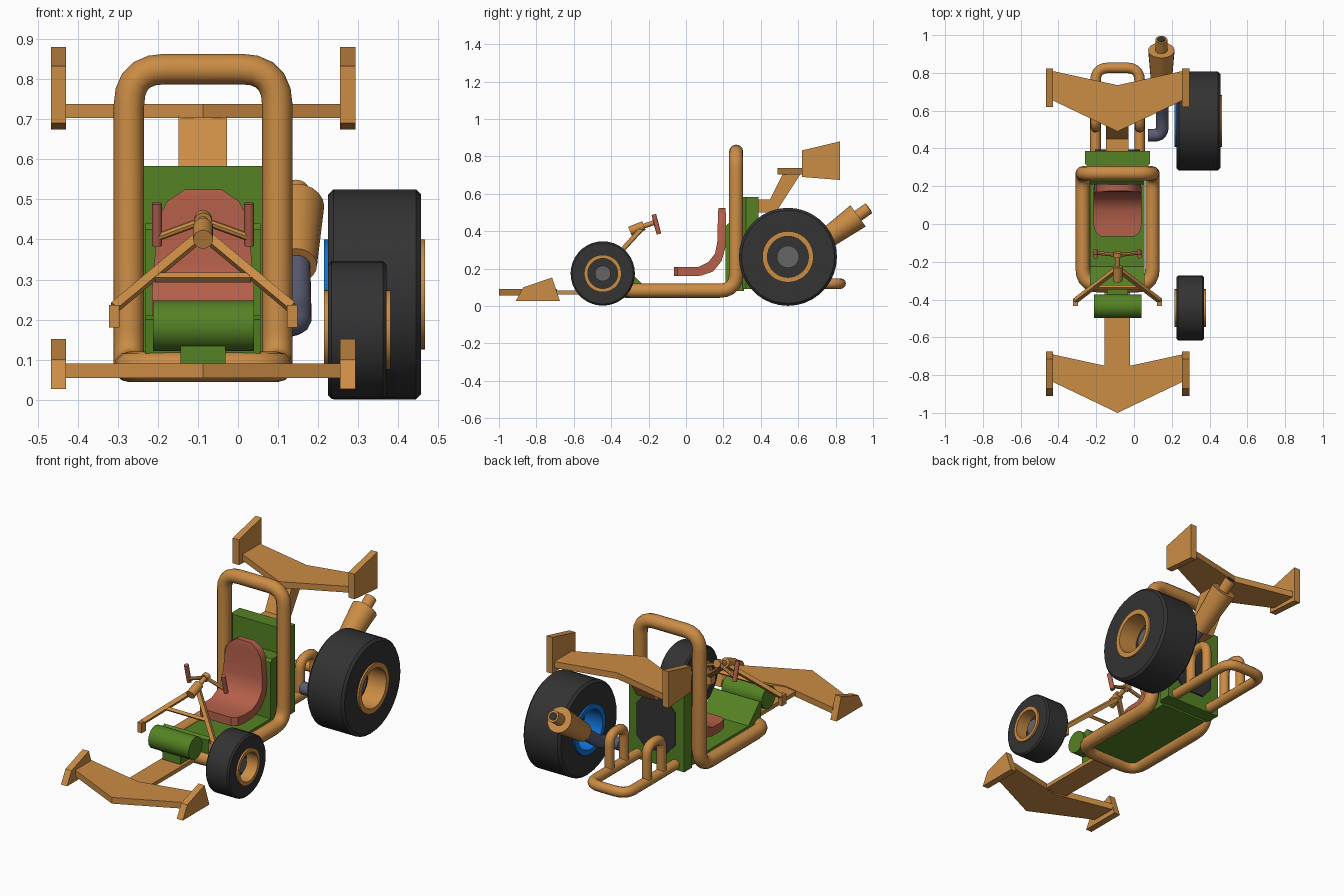
import bpy, bmesh, math
from mathutils import Vector

if "Cube" in bpy.data.objects:
    bpy.data.objects.remove(bpy.data.objects["Cube"])

CX = -0.087  # centre plane of the kart body


def material(name, rgb):
    m = bpy.data.materials.new(name)
    m.diffuse_color = (*rgb, 1)
    m.use_nodes = True
    m.node_tree.nodes["Principled BSDF"].inputs["Base Color"].default_value = m.diffuse_color
    return m


ORANGE = material("orange", (0.60, 0.265, 0.06))
GREEN = material("green", (0.09, 0.225, 0.017))
RED = material("red", (0.46, 0.115, 0.068))
BLACK = material("tyre black", (0.033, 0.033, 0.033))
SLATE = material("slate", (0.105, 0.11, 0.17))
BLUE = material("blue", (0.005, 0.17, 0.68))
GREY = material("grey", (0.13, 0.13, 0.13))


def finish(name, me, mat, smooth=True):
    me.materials.clear()
    me.materials.append(mat)
    if smooth:
        me.shade_smooth()
        me.set_sharp_from_angle(angle=math.radians(35))
    ob = bpy.data.objects.new(name, me)
    bpy.context.collection.objects.link(ob)
    return ob


def from_bm(name, bm, mat, smooth=True):
    bmesh.ops.recalc_face_normals(bm, faces=bm.faces)
    me = bpy.data.meshes.new(name)
    bm.to_mesh(me)
    bm.free()
    return finish(name, me, mat, smooth)


def prism(name, pts, axis, a, b, mat):
    """Extrude a 2D outline along x (outline y,z), y (x,z) or z (x,y)."""
    put = {"x": lambda p, t: (t, *p), "y": lambda p, t: (p[0], t, p[1]),
           "z": lambda p, t: (*p, t)}[axis]
    bm = bmesh.new()
    lo = [bm.verts.new(put(p, a)) for p in pts]
    hi = [bm.verts.new(put(p, b)) for p in pts]
    bm.faces.new(lo)
    bm.faces.new(hi)
    n = len(pts)
    for i in range(n):
        j = (i + 1) % n
        bm.faces.new((lo[i], lo[j], hi[j], hi[i]))
    return from_bm(name, bm, mat, False)


def box(name, x, y, z, mat):
    return prism(name, [(x[0], y[0]), (x[1], y[0]), (x[1], y[1]), (x[0], y[1])],
                 "z", z[0], z[1], mat)


def rod(name, p, q, r1, mat, r2=None, sides=16):
    p, q = Vector(p), Vector(q)
    bm = bmesh.new()
    bmesh.ops.create_cone(bm, cap_ends=True, segments=sides, radius1=r1,
                          radius2=r1 if r2 is None else r2, depth=(q - p).length)
    rot = (q - p).to_track_quat("Z", "Y")
    for v in bm.verts:
        v.co = rot @ v.co + (p + q) / 2
    return from_bm(name, bm, mat)


def tube(name, pts, r, bend, mat, closed=False):
    """Round tube along a path whose corners are rounded."""
    pts = [Vector(p) for p in pts]
    path, n = [], len(pts)
    for i, p in enumerate(pts):
        if not closed and i in (0, n - 1):
            path.append(p)
            continue
        a = p + (pts[i - 1] - p).normalized() * bend
        b = p + (pts[(i + 1) % n] - p).normalized() * bend
        for k in range(6):
            t = k / 5
            path.append(a * (1 - t) ** 2 + p * 2 * t * (1 - t) + b * t * t)
    cu = bpy.data.curves.new(name, "CURVE")
    cu.dimensions = "3D"
    cu.bevel_depth = r
    cu.bevel_resolution = 4
    cu.use_fill_caps = not closed
    sp = cu.splines.new("POLY")
    sp.points.add(len(path) - 1)
    for s, p in zip(sp.points, path):
        s.co = (*p, 1)
    sp.use_cyclic_u = closed
    tmp = bpy.data.objects.new("tmp", cu)
    me = bpy.data.meshes.new_from_object(tmp)
    bpy.data.objects.remove(tmp)
    return finish(name, me, mat)


def ring(name, prof, y, z, mat, seg=36):
    """Lathe a closed (x, radius) profile around a wheel axle."""
    bm = bmesh.new()
    rows = [[bm.verts.new((x, y + r * math.cos(i * math.tau / seg),
                           z + r * math.sin(i * math.tau / seg))) for x, r in prof]
            for i in range(seg)]
    n = len(prof)
    for i in range(seg):
        a, b = rows[i], rows[(i + 1) % seg]
        for j in range(n):
            k = (j + 1) % n
            bm.faces.new((a[j], a[k], b[k], b[j]))
    return from_bm(name, bm, mat)


# wings with end plates
def wing(name, outline, z, plate):
    left = [(CX - dx, y) for dx, y in outline]
    right = [(CX + dx, y) for dx, y in reversed(outline[1:-1])]
    prism(name, left + right, "z", z[0], z[1], ORANGE)
    for side, s in (("left", -1), ("right", 1)):
        prism(f"{name}_{side}_end_plate", plate, "x", CX + s * 0.342, CX + s * 0.38, ORANGE)


wing("front_wing", [(0, -1.0), (0.345, -0.835), (0.345, -0.69), (0, -0.765)], (0.055, 0.09),
     [(-0.91, 0.027), (-0.674, 0.027), (-0.716, 0.152), (-0.87, 0.10)])
wing("rear_wing", [(0, 0.49), (0.345, 0.655), (0.345, 0.81), (0, 0.735)], (0.703, 0.738),
     [(0.62, 0.69), (0.823, 0.674), (0.823, 0.88), (0.62, 0.832)])
box("front_wing_stem", (-0.157, -0.02), (-0.80, -0.33), (0.062, 0.084), ORANGE)
prism("rear_wing_strut", [(0.37, 0.57), (0.45, 0.57), (0.52, 0.71), (0.615, 0.71),
                          (0.48, 0.50), (0.37, 0.50)], "x", -0.148, -0.028, ORANGE)

# main frame and roll hoop as one closed tube
W = 0.185
tube("main_frame", [(CX - W, 0.268, 0.082), (CX - W, 0.268, 0.825), (CX + W, 0.268, 0.825),
                    (CX + W, 0.268, 0.082), (CX + W, -0.325, 0.082), (CX - W, -0.325, 0.082)],
     0.038, 0.09, ORANGE, True)

# rear bumper loop and its arches
B = 0.117
tube("rear_bumper", [(CX - B, 0.34, 0.12), (CX - B, 0.827, 0.12), (CX + B, 0.827, 0.12),
                     (CX + B, 0.34, 0.12)], 0.028, 0.07, ORANGE)
for side, s in (("left", -1), ("right", 1)):
    x = CX + s * B
    tube(f"{side}_bumper_arch", [(x, 0.51, 0.12), (x, 0.51, 0.32), (x, 0.64, 0.32),
                                 (x, 0.64, 0.12)], 0.026, 0.055, ORANGE)

# body floor with sloped footrest and raised seat support
prism("body_floor", [(0.31, 0.08), (-0.33, 0.08), (-0.345, 0.20), (-0.325, 0.21),
                     (-0.225, 0.11), (0.21, 0.11), (0.21, 0.425), (0.225, 0.44), (0.31, 0.44)],
      "x", -0.232, 0.056, GREEN)
prism("back_panel", [(-0.245, 0.303), (0.07, 0.303), (0.085, 0.32), (0.085, 0.387),
                     (-0.26, 0.387), (-0.26, 0.32)], "z", 0.09, 0.583, GREEN)
prism("back_plate", [(CX + 0.12 * sx, 0.32 + sz) for sx, sz in
                     ((-1, -0.09), (-0.55, -0.15), (0.55, -0.15), (1, -0.09),
                      (1, 0.09), (0.55, 0.15), (-0.55, 0.15), (-1, 0.09))],
      "y", 0.386, 0.395, BLACK)
rod("front_roller", (-0.212, -0.435, 0.185), (0.04, -0.435, 0.185), 0.063, GREEN)
box("roller_mount", (-0.143, -0.031), (-0.47, -0.32), (0.088, 0.14), GREEN)

# seat: (inner y, z), (outer y, z), half width along the shell
stations = [((-0.065, 0.208), (-0.065, 0.16), 0.09), ((-0.045, 0.208), (-0.045, 0.16), 0.117),
            ((0.0, 0.208), (0.0, 0.16), 0.127), ((0.07, 0.21), (0.08, 0.162), 0.127),
            ((0.12, 0.235), (0.145, 0.185), 0.127), ((0.155, 0.28), (0.19, 0.24), 0.127),
            ((0.167, 0.34), (0.21, 0.31), 0.122), ((0.17, 0.45), (0.213, 0.45), 0.112),
            ((0.17, 0.495), (0.213, 0.495), 0.09), ((0.175, 0.525), (0.21, 0.525), 0.045)]
bm = bmesh.new()
rows = [[bm.verts.new((CX + s * w, *p)) for p, s in ((a, -1), (a, 1), (b, 1), (b, -1))]
        for a, b, w in stations]
for r0, r1 in zip(rows, rows[1:]):
    for i in range(4):
        j = (i + 1) % 4
        bm.faces.new((r0[i], r0[j], r1[j], r1[i]))
bm.faces.new(rows[0])
bm.faces.new(rows[-1])
from_bm("seat", bm, RED)

# steering frame, column and handlebar
hub = (CX, -0.235, 0.415)
rod("steering_hub", (CX, -0.30, 0.40), (CX, -0.225, 0.43), 0.025, ORANGE)
rod("steering_shaft", (CX, -0.26, 0.415), (CX, -0.16, 0.45), 0.013, ORANGE)
rod("steering_hub_cap", (CX, -0.175, 0.445), (CX, -0.15, 0.452), 0.022, ORANGE)
rod("frame_crossbar", (CX - 0.12, -0.335, 0.305), (CX + 0.12, -0.335, 0.305), 0.012, ORANGE, sides=4)
for side, s in (("left", -1), ("right", 1)):
    end = (CX + s * 0.222, -0.405, 0.23)
    rod(f"{side}_frame_arm", hub, end, 0.016, ORANGE, sides=4)
    box(f"{side}_frame_foot", (end[0] - 0.013, end[0] + 0.013), (-0.435, -0.395), (0.18, 0.237), ORANGE)
    rod(f"{side}_handlebar", (CX, -0.165, 0.447), (CX + s * 0.115, -0.152, 0.405), 0.010, ORANGE, sides=8)
    rod(f"{side}_grip", (CX + s * 0.115, -0.145, 0.385), (CX + s * 0.115, -0.172, 0.49), 0.0125, RED)


# wheels: tyre, outer and inner rim, dished disc, hub
def wheel(name, y, z, x0, x1, r, rim, hub_r, inner):
    c, w = r * 0.05, x1 - x0
    mid = x0 + w * 0.5
    ring(f"{name}_tyre", [(x0, rim * 0.95), (x0, r - c), (x0 + c, r), (x1 - c, r),
                          (x1, r - c), (x1, rim * 0.95)], y, z, BLACK)
    i = rim * 0.8
    ring(f"{name}_outer_rim", [(mid, i), (mid, rim), (x1 + 0.01, rim), (x1 + 0.01, i)], y, z, ORANGE)
    ring(f"{name}_inner_rim", [(x0 - 0.01, i), (x0 - 0.01, rim), (mid, rim), (mid, i)], y, z, inner)
    rod(f"{name}_disc", (mid - 0.012, y, z), (mid + 0.012, y, z), i * 1.02, BLACK, sides=36)
    rod(f"{name}_hub", (mid - 0.04, y, z), (mid + 0.04, y, z), hub_r, GREY, sides=20)


wheel("rear_wheel", 0.545, 0.263, 0.225, 0.457, 0.262, 0.137, 0.06, BLUE)
wheel("front_wheel", -0.445, 0.174, 0.225, 0.37, 0.172, 0.10, 0.042, ORANGE)

# exhaust pipe, muffler cone and tip
tube("exhaust_pipe", [(0.075, 0.47, 0.19), (0.15, 0.47, 0.19), (0.15, 0.56, 0.22),
                      (0.147, 0.74, 0.35)], 0.034, 0.045, SLATE)
rod("muffler", (0.145, 0.715, 0.335), (0.145, 0.92, 0.482), 0.052, ORANGE, 0.07, 20)
rod("muffler_tip", (0.145, 0.90, 0.468), (0.145, 0.977, 0.523), 0.032, ORANGE)
rod("muffler_opening", (0.145, 0.97, 0.518), (0.145, 0.979, 0.5245), 0.022, BLACK)
